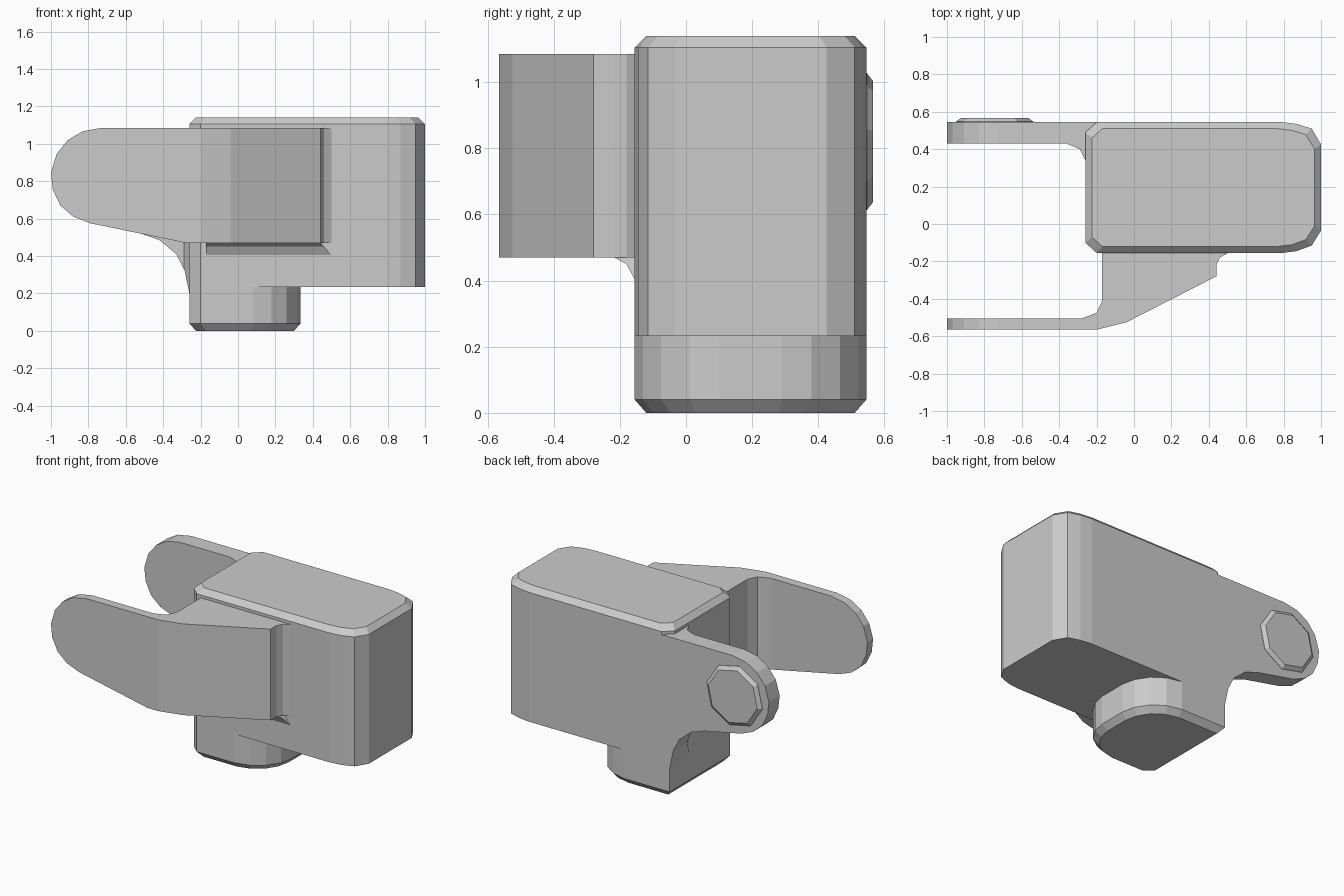
import bpy, bmesh, math

if "Cube" in bpy.data.objects:
    bpy.data.objects.remove(bpy.data.objects["Cube"])


def loft(name, rings):
    """Closed solid through rings of 3D points with equal counts."""
    bm = bmesh.new()
    vs = [[bm.verts.new(p) for p in ring] for ring in rings]
    n = len(vs[0])
    for a, b in zip(vs, vs[1:]):
        for i in range(n):
            j = (i + 1) % n
            bm.faces.new((a[i], a[j], b[j], b[i]))
    bm.faces.new(vs[0][::-1])
    bm.faces.new(vs[-1])
    bmesh.ops.recalc_face_normals(bm, faces=bm.faces)
    mesh = bpy.data.meshes.new(name)
    bm.to_mesh(mesh)
    bm.free()
    ob = bpy.data.objects.new(name, mesh)
    bpy.context.collection.objects.link(ob)
    return ob


def at_z(plan, z, inset=0.0):
    """Plan outline at height z, shrunk by inset on every side."""
    xs, ys = [p[0] for p in plan], [p[1] for p in plan]
    cx, cy = (min(xs) + max(xs)) / 2, (min(ys) + max(ys)) / 2
    sx = 1 - 2 * inset / (max(xs) - min(xs))
    sy = 1 - 2 * inset / (max(ys) - min(ys))
    return [(cx + (x - cx) * sx, cy + (y - cy) * sy, z) for x, y in plan]


def arm(name, plan, side):
    """Plan outline extruded upward, trimmed to a side outline."""
    ob = loft(name, [at_z(plan, -0.5), at_z(plan, 1.5)])
    trim = loft(name + "_trim", [[(x, y, z) for x, z in side] for y in (-1, 1)])
    mod = ob.modifiers.new("trim", 'BOOLEAN')
    mod.operation = 'INTERSECT'
    mod.solver = 'EXACT'
    mod.object = trim
    bpy.context.view_layer.objects.active = ob
    bpy.ops.object.modifier_apply(modifier=mod.name)
    bpy.data.objects.remove(trim)
    return ob


# Main block with rounded right corners and bevelled top
block = [(-0.26, -0.10), (-0.20, -0.155), (0.79, -0.155), (0.87, -0.145),
         (0.95, -0.115), (1.0, -0.035), (1.0, 0.425), (0.95, 0.51),
         (0.87, 0.535), (0.79, 0.545), (-0.20, 0.545), (-0.26, 0.49)]
loft("main_block", [at_z(block, 0.233), at_z(block, 1.105), at_z(block, 1.14, 0.035)])

# Lower boss, rounded on the right, square at the back left
boss = [(-0.26, -0.10), (-0.20, -0.155), (0.08, -0.155), (0.18, -0.13),
        (0.26, -0.075), (0.315, 0.01), (0.335, 0.10), (0.335, 0.29),
        (0.315, 0.38), (0.26, 0.465), (0.18, 0.52), (0.08, 0.545), (-0.26, 0.545)]
loft("lower_boss", [at_z(boss, 0, 0.035), at_z(boss, 0.04), at_z(boss, 0.234)])

# Arms share the same rounded tip
tip = [(-0.73, 1.085), (-0.83, 1.067), (-0.91, 1.02), (-0.97, 0.945), (-1.0, 0.845),
       (-0.99, 0.755), (-0.95, 0.67), (-0.88, 0.61), (-0.79, 0.575)]
arm("back_arm",
    [(-1.05, 0.43), (-0.36, 0.43), (-0.29, 0.40), (-0.26, 0.34),
     (-0.15, 0.34), (-0.15, 0.545), (-1.05, 0.545)],
    tip + [(-0.52, 0.52), (-0.42, 0.485), (-0.33, 0.41), (-0.285, 0.32),
           (-0.26, 0.20), (-0.1, 0.20), (-0.1, 1.085)])
arm("front_arm",
    [(-1.05, -0.565), (-0.20, -0.565), (-0.04, -0.525), (0.44, -0.28),
     (0.44, -0.22), (0.46, -0.18), (0.50, -0.155), (0.50, -0.13), (-0.17, -0.13),
     (-0.17, -0.41), (-0.20, -0.475), (-0.28, -0.505), (-1.05, -0.505)],
    tip + [(-0.28, 0.47), (0.6, 0.47), (0.6, 1.085)])

# Fillet under the front arm
loft("front_arm_fillet",
     [[(-0.17, y, z), (x, y, z), (x, -0.13, z), (-0.17, -0.13, z)]
      for x, y, z in ((0.50, -0.156, 0.405), (0.46, -0.18, 0.45), (0.44, -0.22, 0.471))])

# Bevelled eight-sided pin head on the back arm
loft("pin_head",
     [[(-0.745 + r * math.cos(math.radians(45 * i + 10)), y,
        0.82 + r * math.sin(math.radians(45 * i + 10))) for i in range(8)]
      for y, r in ((0.53, 0.21), (0.547, 0.21), (0.566, 0.185))])
